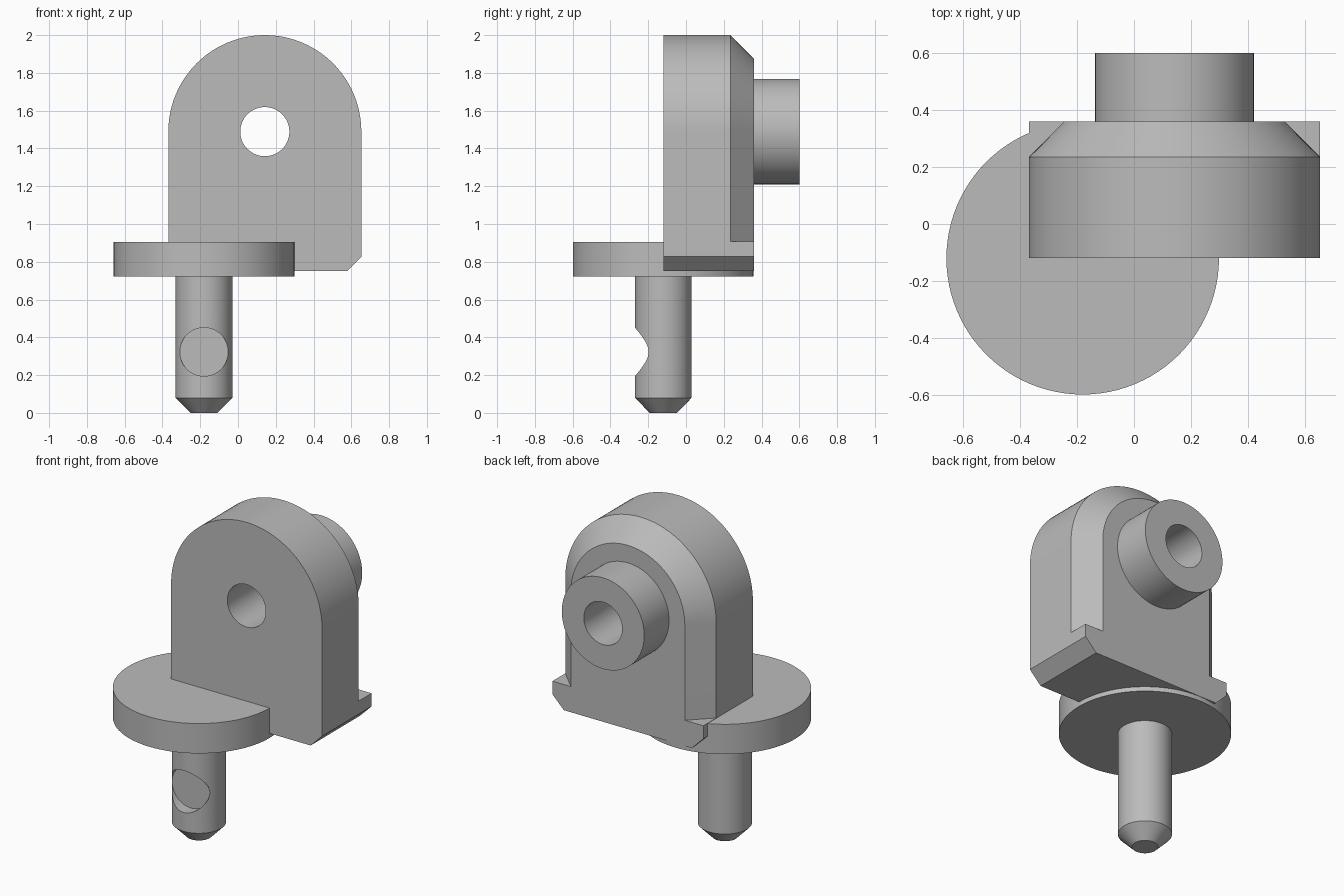
import bpy
import bmesh
from math import sin, cos, pi, radians

if "Cube" in bpy.data.objects:
    bpy.data.objects.remove(bpy.data.objects["Cube"], do_unlink=True)

SEGMENTS = 96
AXIS_X, AXIS_Z, ARCH_R = 0.142, 1.489, 0.511    # arch, boss and bore centre
PIN_X, PIN_Y, PIN_R = -0.18, -0.12, 0.15        # flange and pin centre
FRONT, BEVEL, BACK = -0.12, 0.235, 0.36         # bracket depths along y
BASE, LEDGE, CORNER = 0.75, 0.907, 0.077

steel = bpy.data.materials.new("grey steel")
steel.use_nodes = True
grey = (0.5, 0.5, 0.5, 1)
steel.diffuse_color = grey
steel.node_tree.nodes["Principled BSDF"].inputs["Base Color"].default_value = grey


def loft(name, rings):
    """Solid skinned through matching rings of points, capped at both ends."""
    bm = bmesh.new()
    loops = [[bm.verts.new(p) for p in ring] for ring in rings]
    n = len(loops[0])
    for a, b in zip(loops, loops[1:]):
        for i in range(n):
            j = (i + 1) % n
            bm.faces.new((a[i], a[j], b[j], b[i]))
    bm.faces.new(loops[0][::-1])
    bm.faces.new(loops[-1])
    bmesh.ops.recalc_face_normals(bm, faces=bm.faces)
    mesh = bpy.data.meshes.new(name)
    bm.to_mesh(mesh)
    bm.free()
    mesh.materials.append(steel)
    obj = bpy.data.objects.new(name, mesh)
    bpy.context.collection.objects.link(obj)
    return obj


def circle(r):
    turn = 2 * pi / SEGMENTS
    return [(r * cos(i * turn), r * sin(i * turn)) for i in range(SEGMENTS)]


def upright(name, steps):
    """Turned part on the pin axis, from (z, radius) steps."""
    return loft(name, [[(PIN_X + u, PIN_Y + v, z) for u, v in circle(r)]
                       for z, r in steps])


def crosswise(name, x, z, r, y0, y1):
    """Cylinder along y."""
    return loft(name, [[(x + u, y, z + v) for u, v in circle(r)] for y in (y0, y1)])


def arch(r, y, foot):
    """Round-topped outline; foot lists its lower corners, left to right."""
    half = SEGMENTS // 2
    top = [(AXIS_X + r * cos(pi * i / half), y, AXIS_Z + r * sin(pi * i / half))
           for i in range(half + 1)]
    return top + [(AXIS_X + dx, y, z) for dx, z in foot]


def combine(target, tool, operation):
    mod = target.modifiers.new(operation.lower(), "BOOLEAN")
    mod.operation, mod.solver, mod.object = operation, "EXACT", tool
    bpy.context.view_layer.objects.active = target
    bpy.ops.object.modifier_apply(modifier=mod.name)
    bpy.data.objects.remove(tool, do_unlink=True)


# Bracket: arched plate with clipped lower corners
R = ARCH_R
foot = [(-R, BASE + CORNER), (-R + CORNER, BASE), (R - CORNER, BASE), (R, BASE + CORNER)]
bracket = loft("bracket", [arch(R, y, foot) for y in (FRONT, BEVEL)])

# Bevelled rear of the arch, ending on a full-width ledge
inner = R - (BACK - BEVEL)
rear = loft("rear_bevel", [arch(r, y, [(-r, LEDGE), (r, LEDGE)])
                           for r, y in ((R, BEVEL), (inner, BACK))])
combine(bracket, rear, "UNION")
outline = [(-R, LEDGE)] + foot + [(R, LEDGE)]
ledge = loft("rear_ledge", [[(AXIS_X + dx, y, z) for dx, z in outline]
                            for y in (BEVEL, BACK)])
combine(bracket, ledge, "UNION")

# Boss and through bore
combine(bracket, crosswise("boss", AXIS_X, AXIS_Z, 0.279, 0.2, 0.6), "UNION")
combine(bracket, crosswise("bore", AXIS_X, AXIS_Z, 0.13, -0.5, 0.9), "DIFFERENCE")

# Round flange
flange = upright("flange", [(0.722, 0.478), (0.905, 0.478)])

# Pin with tapered tip and a shallow round pocket in front
pin = upright("pin", [(0, 0.072), (0.08, PIN_R), (0.75, PIN_R)])
combine(pin, crosswise("pocket", PIN_X, 0.323, 0.128, -0.4, -0.198), "DIFFERENCE")

for part in (bracket, flange, pin):
    bpy.ops.object.select_all(action="DESELECT")
    part.select_set(True)
    bpy.context.view_layer.objects.active = part
    bpy.ops.object.shade_smooth_by_angle(angle=radians(30))
